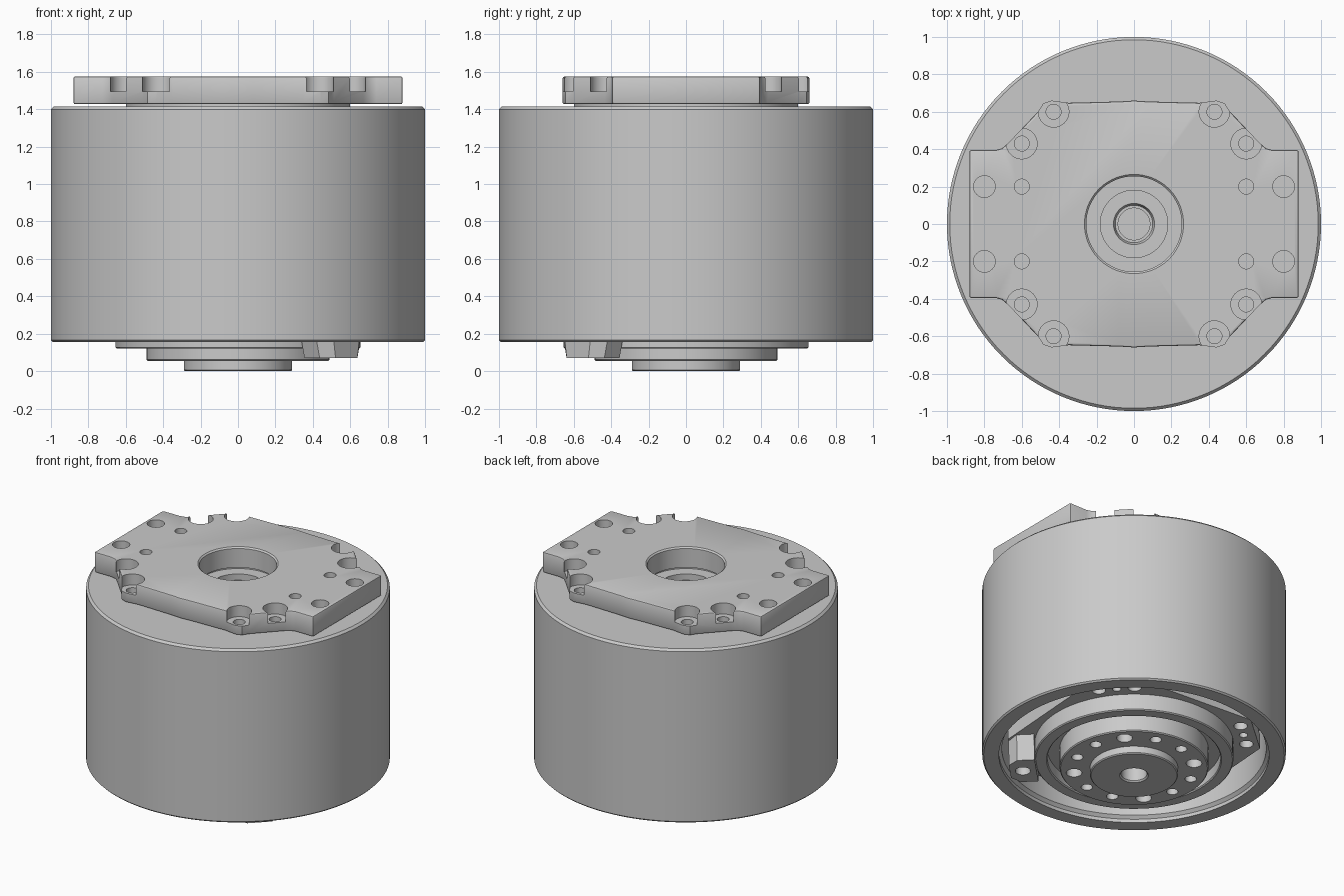
import bpy, bmesh
from math import pi, cos, sin, radians

cube = bpy.data.objects.get("Cube")
if cube:
    bpy.data.objects.remove(cube, do_unlink=True)

grey = bpy.data.materials.new("machined_grey")
grey.use_nodes = True
grey.diffuse_color = (0.59, 0.59, 0.59, 1)
grey.node_tree.nodes["Principled BSDF"].inputs["Base Color"].default_value = (0.59, 0.59, 0.59, 1)


def lathe(bm, profile, centre=(0, 0), steps=32, closed=False):
    """Revolve an (r, z) profile around a vertical axis at centre."""
    cx, cy = centre
    rings = []
    for r, z in profile:
        if r == 0:
            rings.append([bm.verts.new((cx, cy, z))] * steps)
        else:
            angles = [2 * pi * i / steps for i in range(steps)]
            rings.append([bm.verts.new((cx + r * cos(a), cy + r * sin(a), z)) for a in angles])
    pairs = list(zip(rings, rings[1:]))
    if closed:
        pairs.append((rings[-1], rings[0]))
    for a, b in pairs:
        for i in range(steps):
            # A point on the axis repeats, so its quad becomes a triangle
            bm.faces.new(list(dict.fromkeys((a[i - 1], a[i], b[i], b[i - 1]))))


def drill(bm, centre, r, z0, z1):
    lathe(bm, [(0, z0), (r, z0), (r, z1), (0, z1)], centre)


def prism(bm, points, z0, z1):
    """Extrude an outline from z0 to z1 and return its z0 vertices."""
    low = [bm.verts.new((x, y, z0)) for x, y in points]
    high = [bm.verts.new((x, y, z1)) for x, y in points]
    bm.faces.new(low)
    bm.faces.new(high)
    for i in range(len(low)):
        bm.faces.new((low[i - 1], low[i], high[i], high[i - 1]))
    return low


def finish(name, bm):
    bmesh.ops.recalc_face_normals(bm, faces=bm.faces[:])
    mesh = bpy.data.meshes.new(name)
    bm.to_mesh(mesh)
    bm.free()
    mesh.materials.append(grey)
    obj = bpy.data.objects.new(name, mesh)
    bpy.context.collection.objects.link(obj)
    return obj


def activate(obj):
    bpy.ops.object.select_all(action='DESELECT')
    obj.select_set(True)
    bpy.context.view_layer.objects.active = obj


def smooth(obj):
    activate(obj)
    bpy.ops.object.shade_smooth_by_angle(angle=radians(30))


def cut(obj, bm):
    """Subtract the cutter mesh, then discard it."""
    cutter = finish(obj.name + "_cutter", bm)
    cutter.hide_render = True
    activate(obj)
    mod = obj.modifiers.new("holes", 'BOOLEAN')
    mod.operation = 'DIFFERENCE'
    mod.solver = 'EXACT'
    mod.object = cutter
    bpy.ops.object.modifier_apply(modifier=mod.name)
    bpy.data.objects.remove(cutter, do_unlink=True)


def polar(r, degrees, offset=0):
    a = radians(degrees)
    return (r * cos(a) - offset * sin(a), r * sin(a) + offset * cos(a))


# Drum housing with stepped top bore and open underside
bm = bmesh.new()
lathe(bm, [(.085, .5), (.87, .5), (.87, .2), (.89, .18), (.89, .155),
           (.99, .155), (1, .165), (1, 1.4), (.985, 1.415), (.6, 1.415),
           (.6, 1.435), (.265, 1.435), (.265, 1.415), (.18, 1.415), (.18, 1.37),
           (.11, 1.37), (.1, 1.34), (.085, 1.34)], steps=128, closed=True)
smooth(finish("housing", bm))

# Mounting plate: one quarter of the outline, mirrored
quarter = [(.88, .395), (.74, .395), (.705, .405), (.67, .435), (.51, .605),
           (.485, .645), (.44, .66), (.35, .648), (.08, .655), (0, .66)]
outline = (quarter + [(-x, y) for x, y in quarter[-2::-1]]
           + [(-x, -y) for x, y in quarter] + [(x, -y) for x, y in quarter[-2::-1]])
bm = bmesh.new()
prism(bm, outline, 1.427, 1.575)
plate = finish("mounting_plate", bm)
activate(plate)
bevel = plate.modifiers.new("edge", 'BEVEL')
bevel.width = .01
bevel.segments = 2
bevel.limit_method = 'ANGLE'
bevel.angle_limit = radians(60)
bpy.ops.object.modifier_apply(modifier=bevel.name)

# Screw pockets, dowel holes and central bore of the plate
bm = bmesh.new()
lathe(bm, [(0, 1.3), (.255, 1.3), (.255, 1.565), (.275, 1.585), (.275, 1.7), (0, 1.7)],
      steps=96)
for sx in (-1, 1):
    for sy in (-1, 1):
        for x, y in ((.6, .43), (.43, .6)):
            lathe(bm, [(0, 1.445), (.04, 1.445), (.04, 1.495), (.082, 1.495),
                       (.082, 1.7), (0, 1.7)], (sx * x, sy * y))
        drill(bm, (sx * .8, sy * .2), .058, 1.48, 1.7)
        drill(bm, (sx * .6, sy * .2), .04, 1.48, 1.7)
cut(plate, bm)
smooth(plate)

# Output hub: outer ring, groove, stepped disc
bm = bmesh.new()
lathe(bm, [(.085, .51), (.085, .01), (.095, 0), (.283, 0), (.29, .007), (.29, .055),
           (.483, .055), (.49, .062), (.49, .2), (.57, .2), (.57, .127), (.577, .12),
           (.648, .12), (.655, .127), (.655, .51)], steps=96, closed=True)
hub = finish("output_hub", bm)
bm = bmesh.new()
for i in range(12):
    drill(bm, polar(.4, 41 + 30 * i), .038 if i % 3 else .052, -.1, .16)
cut(hub, bm)
smooth(hub)

# Four-lobed inner flange with three holes on each lobe
lobes = [41 + 90 * i for i in range(4)]
bm = bmesh.new()
prism(bm, [polar(.81, a, t) for a in lobes for t in (-.19, .19)], .24, .345)
flange = finish("inner_flange", bm)
bm = bmesh.new()
for a in lobes:
    for t in (-.12, 0, .12):
        drill(bm, polar(.73, a, t), .045 if t else .028, .1, .31)
cut(flange, bm)
smooth(flange)

# Tapered connector block on one lobe
bm = bmesh.new()
shape = [(.645, -.19), (.76, -.19), (.82, -.11), (.82, .11), (.76, .19), (.645, .19)]
low = prism(bm, [polar(r, -45, t) for r, t in shape], .07, .26)
for v, (r, t) in zip(low, shape):
    v.co.x, v.co.y = polar(r, -45, t * .75)
block = finish("connector_block", bm)
bm = bmesh.new()
drill(bm, polar(.735, -45), .05, 0, .13)
cut(block, bm)
smooth(block)
